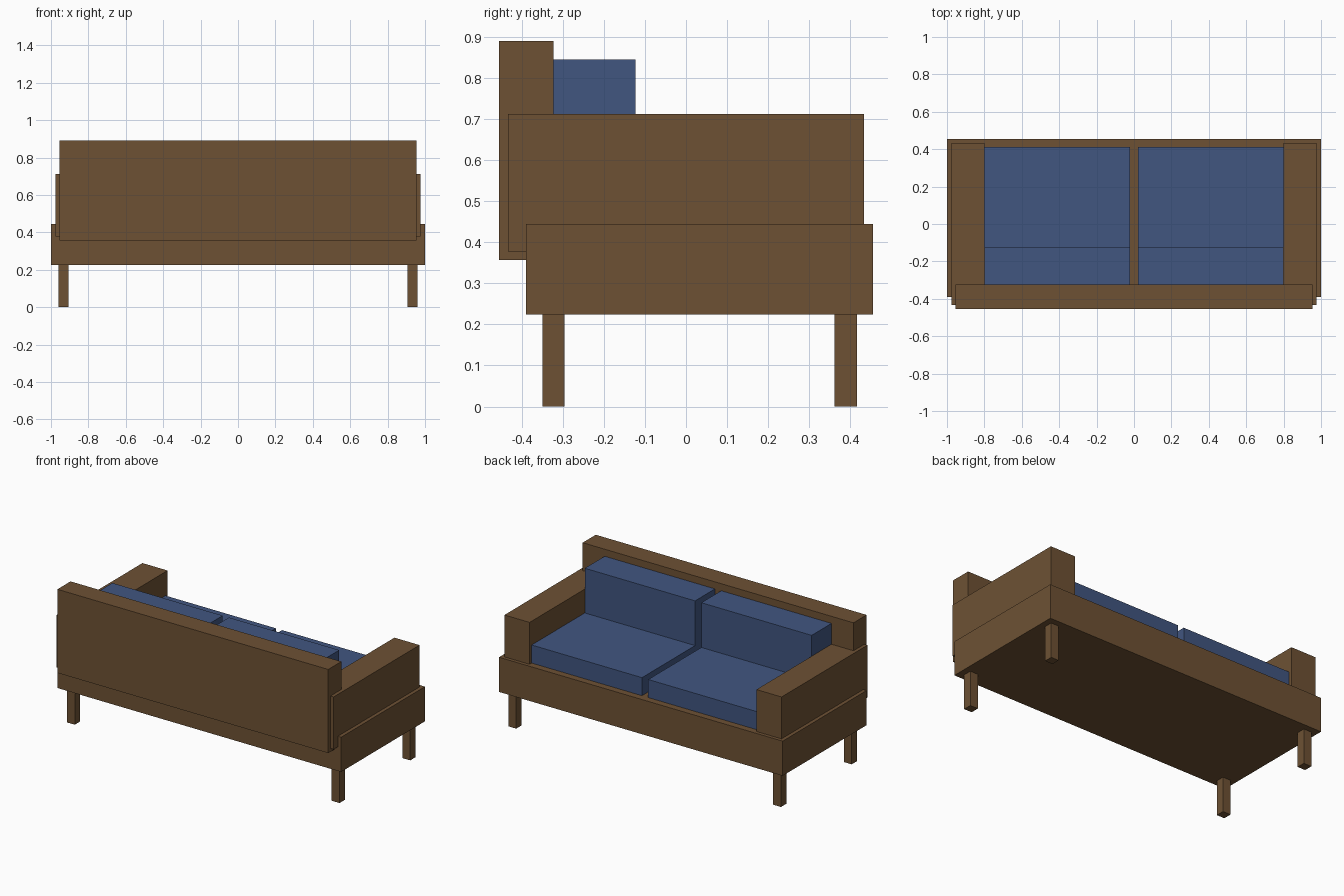
import bpy
import bmesh
from mathutils import Vector

if "Cube" in bpy.data.objects:
    bpy.data.objects.remove(bpy.data.objects["Cube"])


def material(name, rgb):
    m = bpy.data.materials.new(name)
    m.diffuse_color = (*rgb, 1.0)
    m.use_nodes = True
    m.node_tree.nodes["Principled BSDF"].inputs["Base Color"].default_value = m.diffuse_color
    return m


WOOD = material("brown wood", (0.155, 0.083, 0.034))
FABRIC = material("blue fabric", (0.053, 0.092, 0.216))


def box(name, x, y, z, mat):
    """Axis-aligned box from (min, max) ranges."""
    bm = bmesh.new()
    bmesh.ops.create_cube(bm, size=1)
    lo, hi = (Vector(c) for c in zip(x, y, z))
    size, mid = hi - lo, (hi + lo) / 2
    for v in bm.verts:
        v.co = Vector(a * b for a, b in zip(v.co, size)) + mid
    mesh = bpy.data.meshes.new(name)
    bm.to_mesh(mesh)
    bm.free()
    mesh.materials.append(mat)
    ob = bpy.data.objects.new(name, mesh)
    bpy.context.collection.objects.link(ob)
    return ob


def pair(name, x, y, z, mat):
    """The same box on the right and left sides."""
    box("right_" + name, x, y, z, mat)
    box("left_" + name, (-x[1], -x[0]), y, z, mat)


# Frame
box("base", (-1, 1), (-0.39, 0.455), (0.224, 0.445), WOOD)
box("backrest", (-0.955, 0.955), (-0.455, -0.323), (0.357, 0.89), WOOD)
pair("armrest", (0.80, 0.977), (-0.433, 0.433), (0.378, 0.712), WOOD)

# Legs
pair("front_leg", (0.906, 0.961), (-0.35, -0.296), (0, 0.224), WOOD)
pair("back_leg", (0.906, 0.961), (0.362, 0.416), (0, 0.224), WOOD)

# Cushions
pair("seat_cushion", (0.022, 0.80), (-0.323, 0.412), (0.445, 0.56), FABRIC)
pair("back_cushion", (0.022, 0.80), (-0.323, -0.123), (0.56, 0.845), FABRIC)
